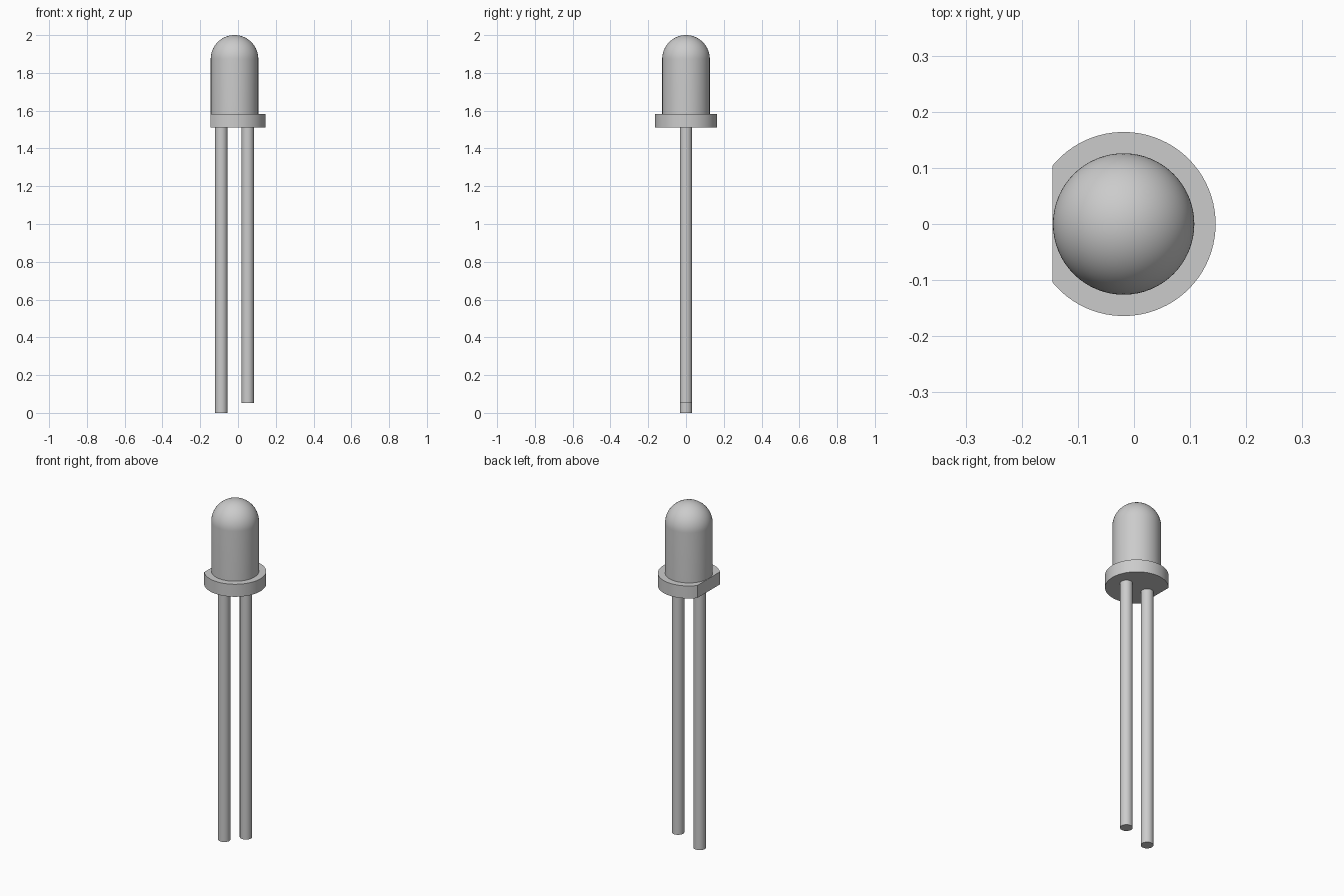
import bpy, bmesh
from math import pi, cos, sin, acos, radians

cube = bpy.data.objects.get("Cube")
if cube:
    bpy.data.objects.remove(cube, do_unlink=True)

CX = -0.0185          # shared axis of bulb and flange
BULB_R, FLANGE_R, LEG_R = 0.126, 0.164, 0.033
FLANGE_Z, FLANGE_TOP = 1.51, 1.583
FLAT_X = -0.1455      # flat side of the flange

grey = bpy.data.materials.new("plain grey")
grey.use_nodes = True
grey.diffuse_color = (0.6, 0.6, 0.6, 1)
grey.node_tree.nodes["Principled BSDF"].inputs["Base Color"].default_value = (0.6, 0.6, 0.6, 1)


def add_object(name, bm, location):
    bmesh.ops.recalc_face_normals(bm, faces=bm.faces[:])
    mesh = bpy.data.meshes.new(name)
    bm.to_mesh(mesh)
    bm.free()
    mesh.materials.append(grey)
    obj = bpy.data.objects.new(name, mesh)
    obj.location = location
    bpy.context.collection.objects.link(obj)
    bpy.ops.object.select_all(action='DESELECT')
    obj.select_set(True)
    bpy.context.view_layer.objects.active = obj
    bpy.ops.object.shade_smooth_by_angle(angle=radians(30))


def prism(name, outline, bottom, top, x):
    bm = bmesh.new()
    base = bm.faces.new([bm.verts.new((px, py, 0)) for px, py in outline])
    side = bmesh.ops.extrude_face_region(bm, geom=[base], use_keep_orig=True)
    verts = [v for v in side["geom"] if isinstance(v, bmesh.types.BMVert)]
    bmesh.ops.translate(bm, verts=verts, vec=(0, 0, top - bottom))
    add_object(name, bm, (x, 0, bottom))


def arc(radius, half_angle, steps, closed=False):
    count = steps if closed else steps + 1
    angles = [half_angle * (2 * i / steps - 1) for i in range(count)]
    return [(radius * cos(a), radius * sin(a)) for a in angles]


# Bulb: straight wall and hemispherical tip, spun around the axis
bm = bmesh.new()
wall = 2 - BULB_R - FLANGE_TOP
rings = 20
profile = [(0, 0), (BULB_R, 0)]
profile += [(BULB_R * cos(i * pi / 2 / rings), wall + BULB_R * sin(i * pi / 2 / rings))
            for i in range(rings)]
profile.append((0, wall + BULB_R))
points = [bm.verts.new((r, 0, z)) for r, z in profile]
edges = [bm.edges.new(pair) for pair in zip(points, points[1:])]
bmesh.ops.spin(bm, geom=points + edges, cent=(0, 0, 0), axis=(0, 0, 1),
               angle=2 * pi, steps=64, use_merge=True)
bmesh.ops.remove_doubles(bm, verts=bm.verts[:], dist=0.0001)
add_object("bulb", bm, (CX, 0, FLANGE_TOP))

# Flange: disc with one side cut flat
prism("flange", arc(FLANGE_R, acos((FLAT_X - CX) / FLANGE_R), 64),
      FLANGE_Z, FLANGE_TOP, CX)

# Legs: the right one is longer
for name, offset, bottom in (("long_leg", -0.07, 0), ("short_leg", 0.07, 0.052)):
    prism(name, arc(LEG_R, pi, 32, closed=True), bottom, FLANGE_Z, CX + offset)
